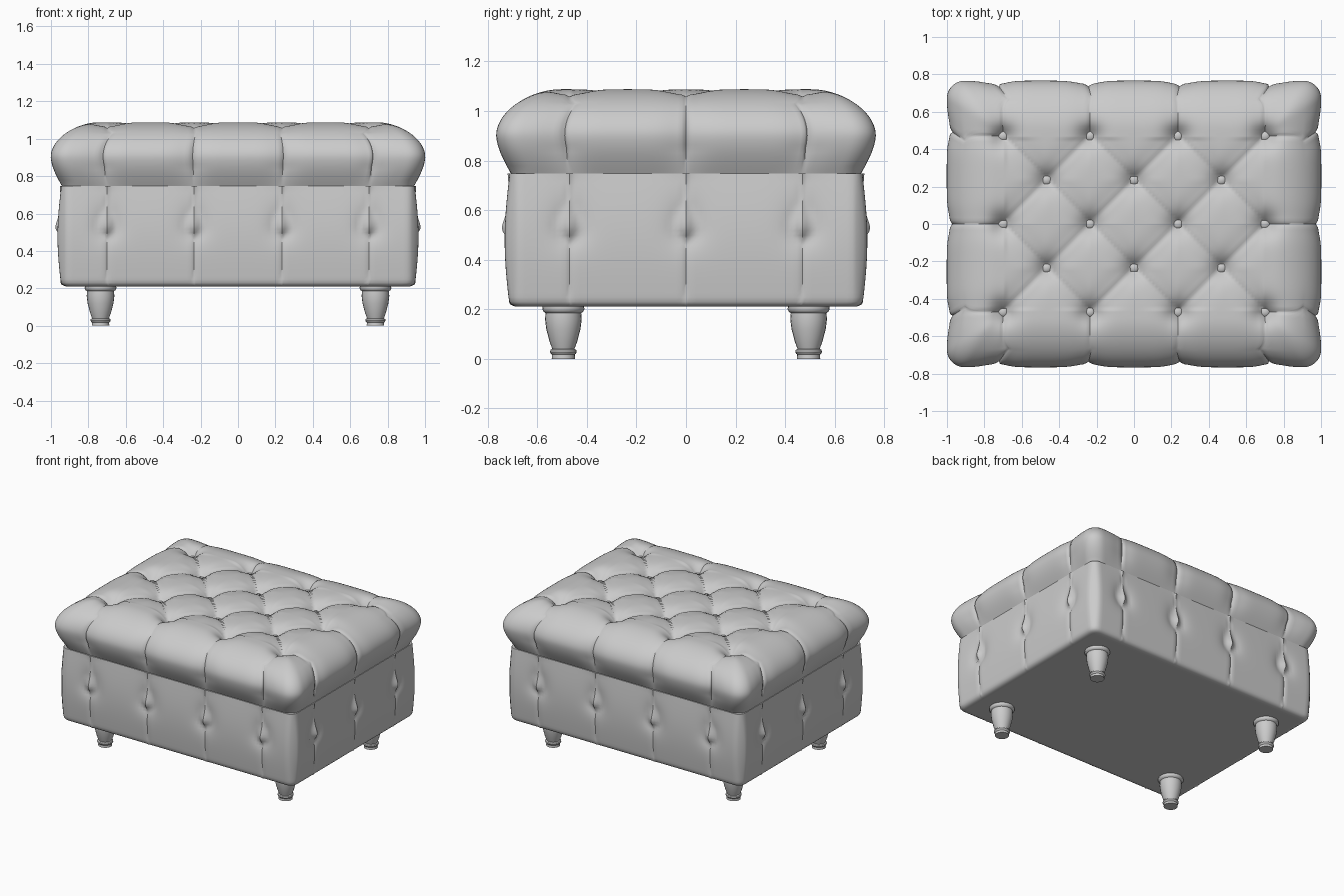
import bpy, bmesh, math
from mathutils import Vector, Matrix

if "Cube" in bpy.data.objects:
    bpy.data.objects.remove(bpy.data.objects["Cube"])

leather = bpy.data.materials.new("grey leather")
leather.use_nodes = True
GREY = (0.6, 0.6, 0.6, 1)
leather.diffuse_color = GREY
leather.node_tree.nodes["Principled BSDF"].inputs["Base Color"].default_value = GREY

SX = (-0.70, -0.235, 0.235, 0.70)     # seam columns along the length
SY = (-0.47, 0.0, 0.47)               # seam columns along the width
TUFTS = [(x, y) for x in SX for y in SY] + [(x, y) for x in (-0.467, 0, 0.467) for y in (-0.235, 0.235)]
BUTTON_Z = 0.525


def finish(name, bm, angle=50):
    bmesh.ops.recalc_face_normals(bm, faces=bm.faces)
    me = bpy.data.meshes.new(name)
    bm.to_mesh(me)
    bm.free()
    me.materials.append(leather)
    ob = bpy.data.objects.new(name, me)
    bpy.context.collection.objects.link(ob)
    bpy.ops.object.select_all(action="DESELECT")
    bpy.context.view_layer.objects.active = ob
    ob.select_set(True)
    bpy.ops.object.shade_smooth_by_angle(angle=math.radians(angle))
    return ob


def ticks(lo, hi, n, seams=()):
    """Even divisions with extra loops hugging each seam."""
    even = [lo + (hi - lo) * i / n for i in range(n + 1)]
    extra = [s + o for s in seams for o in (-0.008, 0, 0.008)]
    return sorted([e for e in even if all(abs(e - x) > 0.005 for x in extra)] + extra)


def box_grid(axes):
    """Box surface divided along the given tick lists."""
    bm, cache = bmesh.new(), {}

    def vert(idx):
        if idx not in cache:
            cache[idx] = bm.verts.new([axes[k][idx[k]] for k in range(3)])
        return cache[idx]
    for a in range(3):
        b, c = (a + 1) % 3, (a + 2) % 3
        for end in (0, len(axes[a]) - 1):
            for i in range(len(axes[b]) - 1):
                for j in range(len(axes[c]) - 1):
                    quad = []
                    for di, dj in ((0, 0), (1, 0), (1, 1), (0, 1)):
                        idx = [0, 0, 0]
                        idx[a], idx[b], idx[c] = end, i + di, j + dj
                        quad.append(vert(tuple(idx)))
                    bm.faces.new(quad)
    return bm


def round_corner(d, drop, r, rz):
    """Round the edge between a wall (d = 0) and a cap (drop = 0)."""
    if d >= r or drop >= rz:
        return d, drop
    u, w = 1 - d / r, 1 - drop / rz
    k = max(u, w) / math.hypot(u, w)
    return r * (1 - u * k), rz * (1 - w * k)


def place(x, y, d, new_d, hx, hy, corner):
    """Move a point to the ring inset by new_d and round its plan corners."""
    ax, ay = max(hx - d, 1e-4), max(hy - d, 1e-4)
    bx, by = max(hx - new_d, 1e-4), max(hy - new_d, 1e-4)
    x, y = x * bx / ax, y * by / ay
    r = max(corner - 0.5 * new_d, 0)
    qx = max(-(bx - r), min(bx - r, x))
    qy = max(-(by - r), min(by - r, y))
    ox, oy = x - qx, y - qy
    if r > 0 and ox and oy:
        k = max(abs(ox), abs(oy)) / math.hypot(ox, oy)
        ox, oy = ox * k, oy * k
    return qx + ox, qy + oy


def near(v, seams):
    return min(abs(v - s) for s in seams)


def seam_dent(d):
    return 0.014 * math.exp(-(d / 0.009) ** 2) + 0.018 * math.exp(-(d / 0.075) ** 2)


def top_dent(x, y):
    """Diamond tufting inside the outer buttons, straight pleats outside them."""
    outside = []
    if abs(x) > 0.69:
        outside.append(near(y, SY))
    if abs(y) > 0.46:
        outside.append(near(x, SX))
    if outside:
        d = min(outside)
    else:
        a, b = x / 0.467 + y / 0.47, x / 0.467 - y / 0.47
        d = 0.33 * min(abs(a - math.floor(a) - 0.5), abs(b - math.floor(b) - 0.5))
    r = min(math.hypot(x - u, y - v) for u, v in TUFTS)
    return 0.8 * seam_dent(d) + 0.065 * math.exp(-(r / 0.055) ** 1.4)


# Cushion: pillowed lid with tufted top and bulging pleated sides
HX, HY, Z0, Z1 = 0.94, 0.705, 0.745, 1.088
bm = box_grid((ticks(-HX, HX, 110, SX), ticks(-HY, HY, 84, SY), ticks(Z0, Z1, 20)))
for v in bm.verts:
    x, y, z = v.co
    d = min(HX - abs(x), HY - abs(y))
    if z <= Z0 + 1e-5:
        v.co.x, v.co.y = place(x, y, d, d, HX, HY, 0.08)
        continue
    nd, drop = round_corner(d, Z1 - z, 0.20, 0.19)
    fade = min(1, nd / 0.2)                     # 0 on the wall, 1 on the top
    t = (Z1 - drop - Z0) / (Z1 - Z0)
    bulge = 0.062 * math.sin(math.pi / 2 * min(1, t / 0.5)) * (1 - 0.5 * fade)
    px, py = place(x, y, d, nd, HX, HY, 0.09)
    sx, sy = HX - abs(x), HY - abs(y)
    pleat = seam_dent(near(y, SY) if sx < sy else near(x, SX)) * min(1, t / 0.3) * (1 - fade)
    out = (bulge - pleat) * (1 - fade)
    px *= 1 + out / HX
    py *= 1 + out / HY
    v.co = (px, py, Z1 - drop - top_dent(px, py) * fade)
finish("tufted_cushion", bm)

# Body: upholstered box with pleats and button dents on every wall
BX, BY, B0, B1 = 0.945, 0.712, 0.21, 0.747
bm = box_grid((ticks(-BX, BX, 90, SX), ticks(-BY, BY, 70, SY), ticks(B0, B1, 28)))
for v in bm.verts:
    x, y, z = v.co
    d = min(BX - abs(x), BY - abs(y))
    nd, drop = round_corner(d, z - B0, 0.03, 0.03)
    px, py = place(x, y, d, nd, BX, BY, 0.05)
    z = B0 + drop
    if d < 1e-5:
        t = (z - B0) / (B1 - B0)
        s = near(y, SY) if BX - abs(x) < BY - abs(y) else near(x, SX)
        up = z - BUTTON_Z
        r = math.hypot(s, up * (0.65 if up > 0 else 1))
        out = 0.02 * math.sin(math.pi * t) - 0.045 * math.exp(-(r / 0.055) ** 1.4)
        out -= 0.007 * math.exp(-(s / 0.009) ** 2)
        if BX - abs(x) < BY - abs(y):
            px += math.copysign(out, x)
        else:
            py += math.copysign(out, y)
    v.co = (px, py, z)
finish("upholstered_body", bm)

# Buttons: flattened domes, one per dent
bm = bmesh.new()


def button(pos, axis):
    rot = Vector(axis).to_track_quat("Z", "Y").to_matrix().to_4x4()
    bmesh.ops.create_uvsphere(bm, u_segments=16, v_segments=8, radius=0.028,
                              matrix=Matrix.Translation(pos) @ rot @ Matrix.Diagonal((1, 1, 0.6, 1)))


for x, y in TUFTS:
    button((x, y, Z1 - 0.078), (0, 0, 1))
for s in (-1, 1):
    for x in SX:
        button((x, s * (BY - 0.02), BUTTON_Z), (0, s, 0))
    for y in SY:
        button((s * (BX - 0.02), y, BUTTON_Z), (s, 0, 0))
finish("buttons", bm)

# Legs: turned tapering feet
PROFILE = ((0.083, 0.215), (0.085, 0.2), (0.08, 0.19), (0.072, 0.185), (0.074, 0.16), (0.069, 0.12),
           (0.056, 0.07), (0.045, 0.04), (0.052, 0.036), (0.054, 0.028), (0.05, 0.02),
           (0.046, 0.017), (0.047, 0.0))
for side, sx in (("right", -1), ("left", 1)):
    for end, sy in (("front", -1), ("back", 1)):
        bm = bmesh.new()
        rings = [[bm.verts.new((sx * 0.735 + r * math.cos(k * math.pi / 12),
                                sy * 0.495 + r * math.sin(k * math.pi / 12), z)) for k in range(24)]
                 for r, z in PROFILE]
        for lo, hi in zip(rings, rings[1:]):
            for k in range(24):
                bm.faces.new((lo[k], lo[k - 1], hi[k - 1], hi[k]))
        bm.faces.new(rings[0])
        bm.faces.new(rings[-1])
        finish(f"{end}_{side}_leg", bm, 35)
